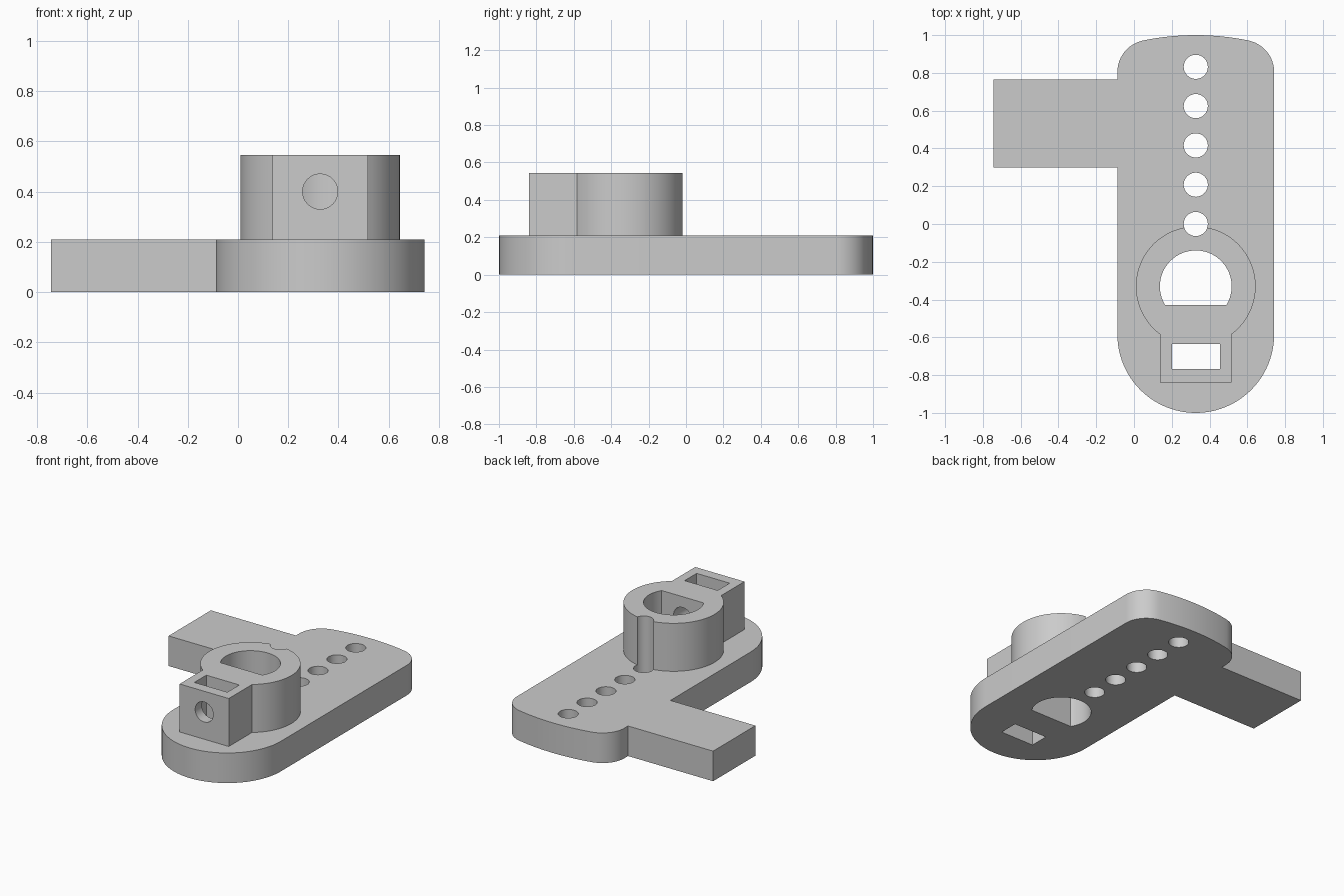
import bpy, bmesh
from math import sin, cos, pi, asin, acos, sqrt
from mathutils import Matrix

if "Cube" in bpy.data.objects:
    bpy.data.objects.remove(bpy.data.objects["Cube"], do_unlink=True)

grey = bpy.data.materials.new("light grey plastic")
grey.use_nodes = True
grey.diffuse_color = (0.6, 0.6, 0.6, 1)
grey.node_tree.nodes["Principled BSDF"].inputs["Base Color"].default_value = (0.6, 0.6, 0.6, 1)

MID = 0.327           # centre line of the plate
PLATE_TOP = 0.21
COLLAR_TOP = 0.545
COLLAR_Y = -0.33


def arc(cx, cy, r, a, b, n):
    return [(cx + r * cos(a + (b - a) * i / n), cy + r * sin(a + (b - a) * i / n))
            for i in range(n + 1)]


def rect(x0, x1, y0, y1):
    return [(x0, y0), (x1, y0), (x1, y1), (x0, y1)]


def prism(name, outline, z0, z1):
    bm = bmesh.new()
    face = bm.faces.new([bm.verts.new((x, y, z0)) for x, y in outline])
    top = bmesh.ops.extrude_face_region(bm, geom=[face])["geom"]
    bmesh.ops.translate(bm, vec=(0, 0, z1 - z0),
                        verts=[v for v in top if isinstance(v, bmesh.types.BMVert)])
    bmesh.ops.recalc_face_normals(bm, faces=bm.faces)
    mesh = bpy.data.meshes.new(name)
    bm.to_mesh(mesh)
    bm.free()
    mesh.materials.append(grey)
    obj = bpy.data.objects.new(name, mesh)
    bpy.context.collection.objects.link(obj)
    return obj


def activate(obj):
    bpy.ops.object.select_all(action="DESELECT")
    obj.select_set(True)
    bpy.context.view_layer.objects.active = obj


def cut(obj, cutters):
    activate(obj)
    for cutter in cutters:
        mod = obj.modifiers.new("cut", "BOOLEAN")
        mod.operation, mod.solver, mod.object = "DIFFERENCE", "EXACT", cutter
        bpy.ops.object.modifier_apply(modifier=mod.name)


# Plate outline: round front, filleted and slightly bowed back, side arm
half, bow, fillet = 0.415, 1.37, 0.17
inner = half - fillet
corner_y = 1 - bow + sqrt((bow - fillet) ** 2 - inner ** 2)
tilt = asin(inner / (bow - fillet))
left = MID - half
outline = arc(MID, half - 1, half, -pi, 0, 48)
outline += arc(MID + inner, corner_y, fillet, 0, pi / 2 - tilt, 12)
outline += arc(MID, 1 - bow, bow, pi / 2 - tilt, pi / 2 + tilt, 16)[1:-1]
outline += arc(MID - inner, corner_y, fillet, pi / 2 + tilt, pi, 12)
outline += [(left, 0.765), (-0.745, 0.765), (-0.745, 0.298), (left, 0.298)]
base_plate = prism("base_plate", outline, 0, PLATE_TOP)

# Collar outline: ring joined to a square clamp block at the front
block, radius = 0.19, 0.317
join = acos(block / radius)
outline = arc(MID, COLLAR_Y, radius, -join, pi + join, 72)
outline += [(MID - block, -0.84), (MID + block, -0.84)]
shaft_collar = prism("shaft_collar", outline, PLATE_TOP, COLLAR_TOP)

# Cutters: D-shaped bore, nut slot, row of holes and clamp screw hole
flat = asin(0.1 / 0.19)
bore = prism("bore_cutter", arc(MID, COLLAR_Y, 0.19, -flat, pi + flat, 56), -0.1, 1)
slot = prism("nut_slot_cutter", rect(0.2, 0.455, -0.767, -0.635), -0.1, 1)
holes = [prism("hole_cutter", arc(MID, 0.208 * i, 0.064, 0, 2 * pi, 32)[:-1], -0.1, 1)
         for i in range(5)]
screw = prism("screw_hole_cutter", arc(0, 0, 0.07, 0, 2 * pi, 32)[:-1], 0, 0.55)
screw.data.transform(Matrix.Translation((MID, -0.38, 0.4)) @ Matrix.Rotation(pi / 2, 4, "X"))

cut(base_plate, [bore, slot] + holes)
cut(shaft_collar, [bore, slot, holes[0], screw])

for helper in [bore, slot, screw] + holes:
    bpy.data.objects.remove(helper, do_unlink=True)

for part in (base_plate, shaft_collar):
    activate(part)
    bpy.ops.object.shade_smooth_by_angle(angle=pi / 6)
